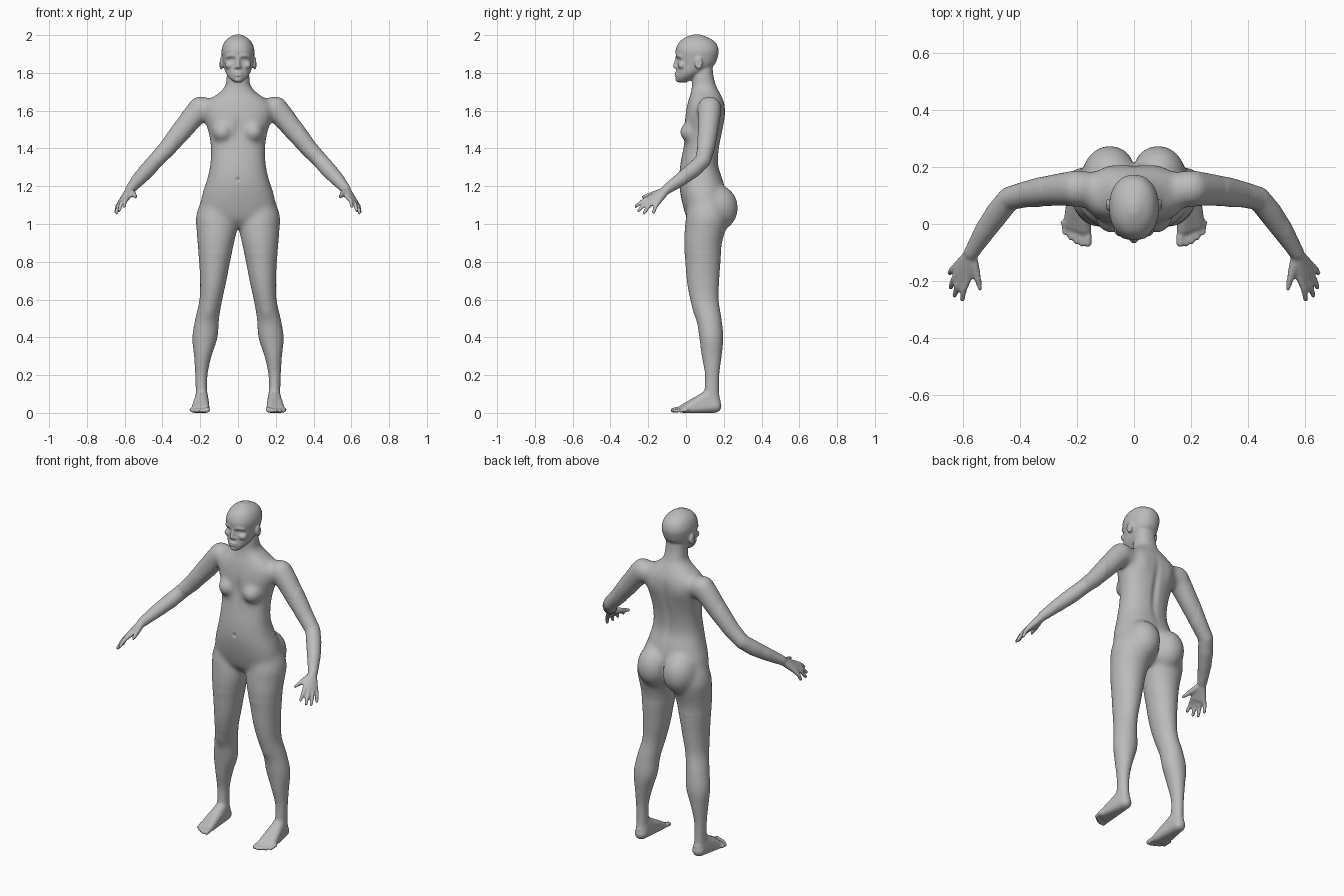
import bpy, bmesh, math
from mathutils import Vector

cube = bpy.data.objects.get("Cube")
if cube:
    bpy.data.objects.remove(cube, do_unlink=True)

bm = bmesh.new()

# Unit sphere directions used by every rounded part
ball = bmesh.new()
bmesh.ops.create_icosphere(ball, subdivisions=3, radius=1)
DIRECTIONS = [v.co.copy() for v in ball.verts]
ball.free()


def hull(*spheres):
    """Convex skin around spheres given as (x, y, z, radius)."""
    verts = [bm.verts.new(Vector(s[:3]) + d * s[3]) for s in spheres for d in DIRECTIONS]
    result = bmesh.ops.convex_hull(bm, input=verts)
    spare = set(result["geom_interior"]) | set(result["geom_unused"])
    bmesh.ops.delete(bm, geom=[g for g in spare if isinstance(g, bmesh.types.BMVert)],
                     context='VERTS')


def chain(*spheres):
    """Tapering limb through a row of spheres."""
    for a, b in zip(spheres, spheres[1:]):
        hull(a, b)


def ellipsoid(center, radii):
    verts = bmesh.ops.create_icosphere(bm, subdivisions=4, radius=1)["verts"]
    for v in verts:
        v.co = Vector(center) + v.co * Vector(radii)


def spline(rows, steps=5):
    """Smooth the rows of a section table."""
    out = []
    for i in range(len(rows) - 1):
        a, b, c, d = (rows[min(max(j, 0), len(rows) - 1)] for j in range(i - 1, i + 3))
        for k in range(steps):
            t = k / steps
            out.append([q + t / 2 * (r - p + t * (2 * p - 5 * q + 4 * r - s + t * (3 * (q - r) + s - p)))
                        for p, q, r, s in zip(a, b, c, d)])
    return out + [rows[-1]]


def loft(rows, power=2.0, sides=40):
    """Stack rounded sections given as (z, x min, x max, y min, y max)."""
    rings = []
    for z, x0, x1, y0, y1 in spline(rows):
        ring = []
        for i in range(sides):
            angle = math.tau * i / sides
            c, s = (math.copysign(abs(f) ** (2 / power), f) for f in (math.cos(angle), math.sin(angle)))
            ring.append(bm.verts.new(((x0 + x1 + (x1 - x0) * c) / 2, (y0 + y1 + (y1 - y0) * s) / 2, z)))
        rings.append(ring)
    for low, high in zip(rings, rings[1:]):
        for i in range(sides):
            j = (i + 1) % sides
            bm.faces.new((low[i], low[j], high[j], high[i]))
    bm.faces.new(rings[0][::-1])
    bm.faces.new(rings[-1])


def centred(rows):
    return [(z, -w, w, y0, y1) for z, w, y0, y1 in rows]


# Left leg
loft([(.06, .158, .226, .09, .185), (.1, .162, .224, .095, .177), (.2, .161, .227, .1, .177),
      (.3, .14, .233, .083, .189), (.4, .108, .242, .07, .198), (.5, .1, .226, .054, .188),
      (.6, .083, .204, .022, .173), (.7, .061, .201, .004, .176), (.8, .042, .206, -.004, .183),
      (.9, .02, .215, -.011, .191), (.98, .004, .221, -.007, .214), (1.04, .015, .223, 0, .22),
      (1.12, .03, .196, .02, .2), (1.16, .06, .15, .06, .16)])

# Left foot and toes
hull((.192, .152, .036, .036), (.172, -.018, .022, .022), (.229, 0, .019, .019), (.192, .12, .09, .034))
for i, tip in enumerate((-.068, -.07, -.062, -.048, -.03)):
    x, r = .162 + .02 * i, .014 if i == 0 else .0105
    chain((x + .006, .005, r + .006, r), (x, tip + .02, r + .004, r), (x, tip, r, r))

# Left arm
chain((.13, .12, 1.6, .06), (.2, .125, 1.612, .066), (.245, .122, 1.56, .061), (.31, .115, 1.478, .055),
      (.375, .105, 1.4, .047), (.437, .09, 1.335, .042), (.478, .04, 1.288, .043),
      (.52, -.02, 1.242, .038), (.57, -.1, 1.185, .027))

# Left palm, fingers and thumb
wrist = (.572, -.105, 1.18, .023)
knuckles = [(.582, -.19, 1.142), (.602, -.187, 1.13), (.617, -.172, 1.12), (.624, -.148, 1.114)]
tips = [(.603, -.265, 1.093), (.629, -.25, 1.071), (.643, -.222, 1.059), (.646, -.172, 1.062)]
hull(wrist, *[(*k, .0135) for k in knuckles])
for k, t in zip(knuckles, tips):
    middle = Vector(k).lerp(Vector(t), .5) + Vector((.004, 0, .006))
    chain((*k, .0135), (*middle, .0115), (*t, .0095))
chain((.567, -.125, 1.172, .019), (.55, -.185, 1.155, .014), (.538, -.226, 1.143, .01))

# Left buttock, breast and ear
ellipsoid((.085, .16, 1.085), (.1, .116, .125))
ellipsoid((.08, .035, 1.487), (.058, .069, .06))
ellipsoid((.089, .067, 1.85), (.012, .021, .033))

# Left brow, cheek and nostril
chain((.012, -.047, 1.889, .008), (.035, -.046, 1.893, .008), (.058, -.028, 1.886, .008))
ellipsoid((.045, -.022, 1.84), (.026, .023, .02))
ellipsoid((.011, -.052, 1.829), (.009, .011, .007))

# Mirror everything so far to the right side
copy = bmesh.ops.duplicate(bm, geom=bm.verts[:] + bm.edges[:] + bm.faces[:])["geom"]
for g in copy:
    if isinstance(g, bmesh.types.BMVert):
        g.co.x *= -1
bmesh.ops.reverse_faces(bm, faces=[g for g in copy if isinstance(g, bmesh.types.BMFace)])

# Torso and neck
loft(centred([(.98, .06, .05, .15), (1.02, .17, .01, .2), (1.08, .2, -.012, .215), (1.16, .189, -.03, .212),
              (1.23, .166, -.037, .197), (1.31, .148, -.031, .172), (1.4, .144, -.015, .176),
              (1.48, .155, -.006, .191), (1.56, .18, -.006, .205), (1.62, .185, .004, .207),
              (1.66, .15, .014, .197), (1.69, .107, .024, .182), (1.73, .068, .031, .161),
              (1.78, .06, .034, .146), (1.84, .056, .05, .14)]), power=2.3)

# Head
loft(centred([(1.748, .018, -.04, 0), (1.77, .044, -.053, .04), (1.8, .065, -.051, .09),
              (1.84, .077, -.048, .148), (1.88, .084, -.052, .167), (1.92, .087, -.055, .173),
              (1.96, .074, -.038, .157), (1.985, .051, -.008, .122), (2.003, .015, .035, .075)]), power=2.15)

# Nose, lips and chin
chain((0, -.046, 1.885, .009), (0, -.059, 1.834, .0115))
for z in (1.798, 1.788):
    ellipsoid((0, -.05, z), (.025, .013, .0065))
ellipsoid((0, -.043, 1.765), (.022, .014, .014))

# Fuse the parts into one skin
bmesh.ops.recalc_face_normals(bm, faces=bm.faces)
mesh = bpy.data.meshes.new("body")
bm.to_mesh(mesh)
bm.free()
body = bpy.data.objects.new("body", mesh)
bpy.context.scene.collection.objects.link(body)
remesh = body.modifiers.new("fuse", 'REMESH')
remesh.mode = 'VOXEL'
remesh.voxel_size = .006
bpy.context.view_layer.update()
skin = bpy.data.meshes.new_from_object(body.evaluated_get(bpy.context.evaluated_depsgraph_get()))
body.modifiers.clear()
body.data = skin


# Soften the joins, most strongly around the trunk
def soften(verts, times):
    for _ in range(times):
        bmesh.ops.smooth_vert(bm, verts=verts, factor=.5, use_axis_x=True, use_axis_y=True, use_axis_z=True)


bm = bmesh.new()
bm.from_mesh(skin)
soften(bm.verts[:], 3)
soften([v for v in bm.verts if abs(v.co.x) < .54 and .07 < v.co.z < 1.75], 10)
soften([v for v in bm.verts if abs(v.co.x) < .33 and .85 < v.co.z < 1.74], 30)

# Sculpted hollows and swellings: centre, reach, push
strokes = [
    ((.034, -.045, 1.868), (.019, .05, .011), (0, .011, 0)),     # eye socket
    ((.034, -.04, 1.867), (.011, .05, .006), (0, -.006, 0)),     # eyelid
    ((0, -.06, 1.793), (.02, .04, .003), (0, .005, 0)),          # mouth line
    ((.1, .066, 1.852), (.02, .009, .016), (-.007, 0, 0)),       # ear hollow
    ((0, -.035, 1.235), (.008, .03, .009), (0, .01, 0)),         # navel
    ((0, -.01, 1.5), (.018, .05, .07), (0, .007, 0)),            # breastbone
    ((0, .2, 1.43), (.02, .06, .15), (0, -.011, 0)),             # spine
    ((.09, .2, 1.57), (.04, .05, .06), (0, .006, 0)),            # shoulder blade
    ((0, .25, 1.08), (.011, .08, .07), (0, -.016, 0)),           # cleft
    ((.15, .05, .53), (.03, .04, .04), (0, -.006, 0)),           # kneecap
]
for center, reach, push in strokes:
    for v in bm.verts:
        d = sum(((p - c) / r) ** 2 for p, c, r in zip((abs(v.co.x), v.co.y, v.co.z), center, reach))
        if d < 9:
            side = math.copysign(1, v.co.x)
            v.co += Vector((push[0] * side, push[1], push[2])) * math.exp(-d)
bm.to_mesh(skin)
bm.free()
skin.shade_smooth()

# One plain grey
grey = bpy.data.materials.new("plain grey")
grey.use_nodes = True
color = (.5, .5, .5, 1)
grey.diffuse_color = color
grey.node_tree.nodes["Principled BSDF"].inputs["Base Color"].default_value = color
skin.materials.clear()
skin.materials.append(grey)
